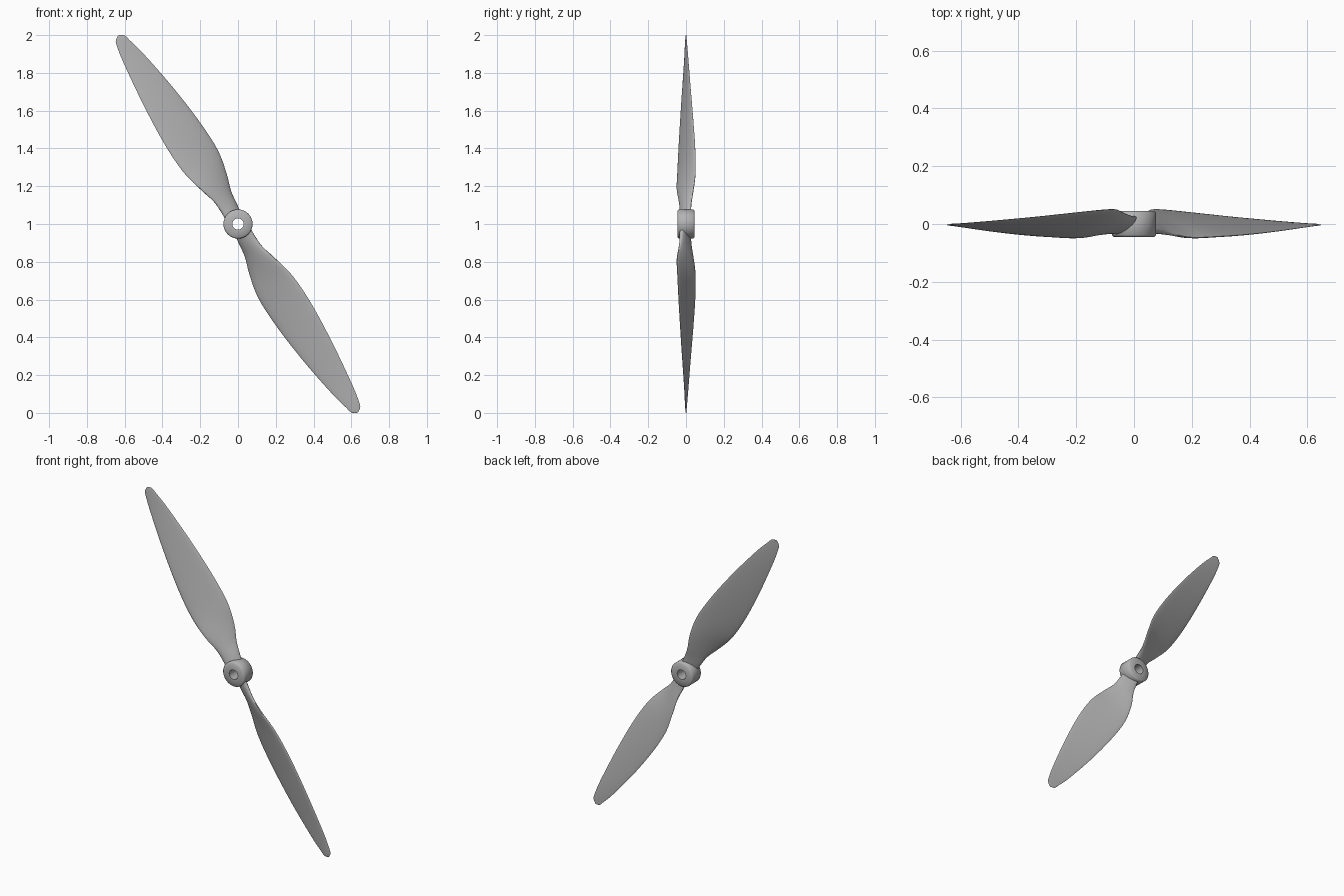
import bpy, bmesh, math
from mathutils import Vector, Matrix

cube = bpy.data.objects.get("Cube")
if cube:
    bpy.data.objects.remove(cube, do_unlink=True)

grey = bpy.data.materials.new("mid grey")
grey.use_nodes = True
COLOUR = (0.45, 0.45, 0.45, 1)
grey.diffuse_color = COLOUR
grey.node_tree.nodes["Principled BSDF"].inputs["Base Color"].default_value = COLOUR

CENTRE = Vector((0, 0, 1))
ALONG = Vector((-0.528, 0, 0.849))    # hub to tip
ACROSS = Vector((0.849, 0, 0.528))    # edge to edge


def finish(name, bm, angle):
    bmesh.ops.recalc_face_normals(bm, faces=bm.faces)
    mesh = bpy.data.meshes.new(name)
    bm.to_mesh(mesh)
    bm.free()
    mesh.materials.append(grey)
    obj = bpy.data.objects.new(name, mesh)
    bpy.context.collection.objects.link(obj)
    bpy.ops.object.select_all(action='DESELECT')
    obj.select_set(True)
    bpy.context.view_layer.objects.active = obj
    bpy.ops.object.shade_smooth_by_angle(angle=math.radians(angle))
    return obj


def loft(bm, rings, closed=False):
    """Skin a list of vertex rings."""
    n = len(rings[0])
    pairs = list(zip(rings, rings[1:])) + ([(rings[-1], rings[0])] if closed else [])
    for a, b in pairs:
        for i in range(n):
            j = (i + 1) % n
            bm.faces.new((a[i], a[j], b[j], b[i]))
    if not closed:
        bm.faces.new(rings[0])
        bm.faces.new(rings[-1])


def smooth_stations(rows, steps):
    """Catmull-Rom interpolation between blade stations."""
    pts = [Vector(r) for r in rows]
    out = []
    for k in range(len(pts) - 1):
        p0, p1, p2 = pts[max(k - 1, 0)], pts[k], pts[k + 1]
        p3 = pts[min(k + 2, len(pts) - 1)]
        for i in range(steps):
            t = i / steps
            out.append(0.5 * (2 * p1 + (p2 - p0) * t
                              + (2 * p0 - 5 * p1 + 4 * p2 - p3) * t * t
                              + (3 * p1 - p0 - 3 * p2 + p3) * t ** 3))
    return out + [pts[-1]]


# Stations: distance, left edge, right edge, left depth, right depth, half thickness
STATIONS = [
    (0.045, -0.044, 0.046, -0.020, 0.022, 0.022),
    (0.10, -0.043, 0.052, -0.022, 0.026, 0.020),
    (0.17, -0.047, 0.062, -0.032, 0.038, 0.017),
    (0.26, -0.072, 0.090, -0.046, 0.050, 0.014),
    (0.39, -0.101, 0.116, -0.043, 0.049, 0.012),
    (0.57, -0.107, 0.113, -0.036, 0.039, 0.010),
    (0.80, -0.092, 0.089, -0.024, 0.024, 0.007),
    (1.03, -0.066, 0.051, -0.010, 0.010, 0.004),
    (1.125, -0.050, 0.028, -0.005, 0.004, 0.003),
    (1.165, -0.038, 0.017, -0.003, 0.002, 0.002),
    (1.182, -0.014, -0.005, -0.001, 0.001, 0.001),
]
HALF = 12


def blade(name, turn):
    bm = bmesh.new()
    rings = []
    for s, left, right, y_left, y_right, thick in smooth_stations(STATIONS, 4):
        ring = []
        for i in range(2 * HALF):
            a = math.pi * i / HALF
            u = 0.5 - 0.5 * math.cos(a)          # position along the chord
            bulge = math.sin(a) - 0.35 * abs(math.sin(a))
            y = y_left + (y_right - y_left) * u + thick * bulge
            point = CENTRE + ALONG * s + ACROSS * (left + (right - left) * u)
            ring.append(bm.verts.new(point + Vector((0, y, 0))))
        rings.append(ring)
    loft(bm, rings)
    bmesh.ops.rotate(bm, verts=bm.verts, cent=CENTRE, matrix=Matrix.Rotation(turn, 3, 'Y'))
    return finish(name, bm, 50)


blade("upper_blade", 0)
blade("lower_blade", math.pi)

# Hub: a lathed ring with chamfered rims and a through bore
PROFILE = [(0.030, -0.045), (0.070, -0.045), (0.077, -0.038),
           (0.077, 0.038), (0.070, 0.045), (0.030, 0.045)]
SIDES = 48
bm = bmesh.new()
hub_rings = []
for r, y in PROFILE:
    angles = [math.tau * i / SIDES for i in range(SIDES)]
    hub_rings.append([bm.verts.new(CENTRE + Vector((r * math.cos(a), y, r * math.sin(a))))
                      for a in angles])
loft(bm, hub_rings, closed=True)
finish("hub", bm, 50)
